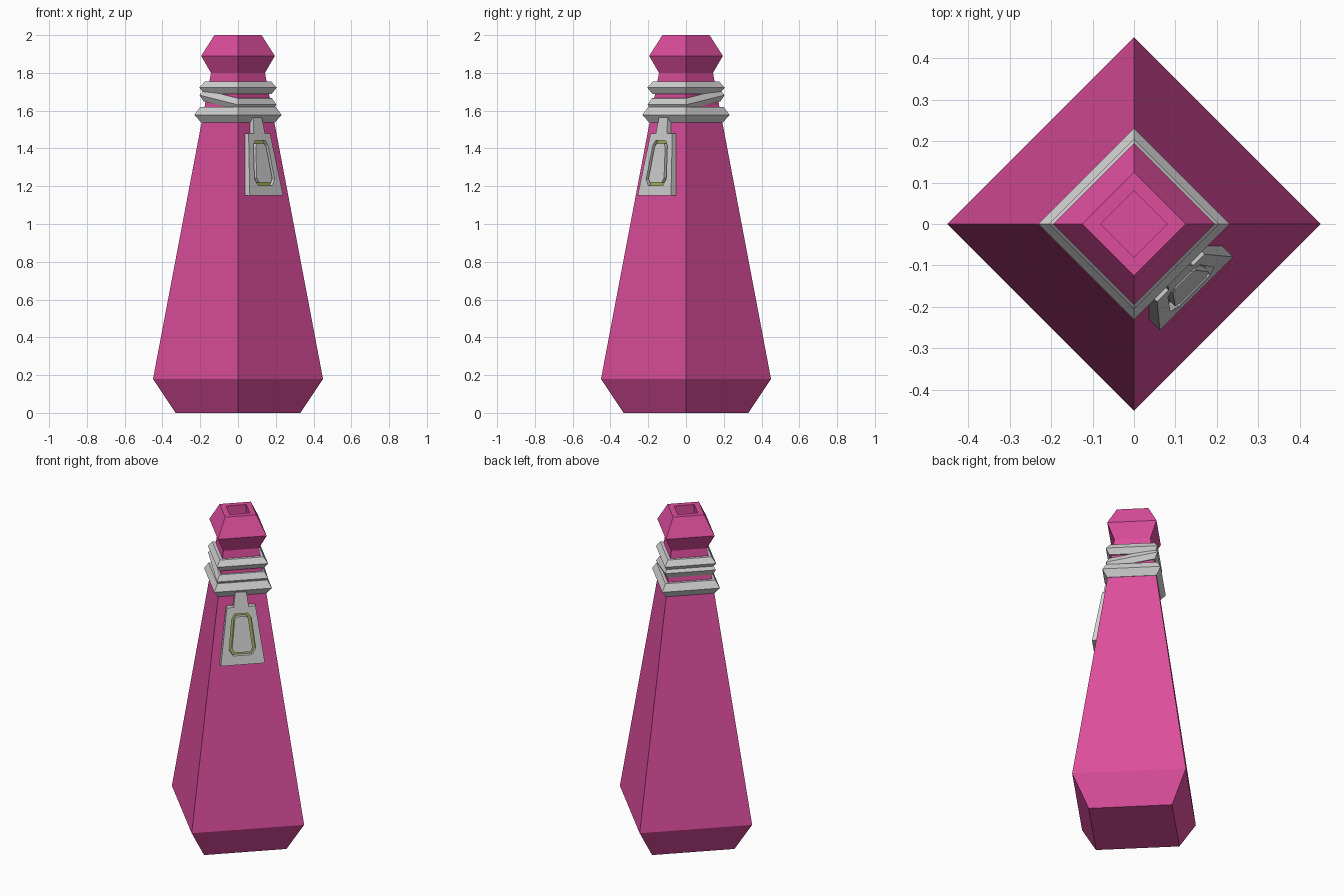
import bpy, bmesh, math

if "Cube" in bpy.data.objects:
    bpy.data.objects.remove(bpy.data.objects["Cube"])


def material(name, rgb):
    m = bpy.data.materials.new(name)
    m.diffuse_color = (*rgb, 1)
    m.use_nodes = True
    m.node_tree.nodes["Principled BSDF"].inputs["Base Color"].default_value = m.diffuse_color
    return m


PINK = material("pink glass", (0.73, 0.076, 0.34))
GREY = material("light grey", (0.64, 0.64, 0.64))
OLIVE = material("olive green", (0.33, 0.42, 0.10))


def finish(bm, name, mats):
    bmesh.ops.recalc_face_normals(bm, faces=bm.faces)
    me = bpy.data.meshes.new(name)
    bm.to_mesh(me)
    bm.free()
    for m in mats:
        me.materials.append(m)
    ob = bpy.data.objects.new(name, me)
    bpy.context.collection.objects.link(ob)


def lathe(name, profile, mat, tilt=0.0, closed=False):
    """Four-sided turning with its corners on the x and y axes."""
    bm = bmesh.new()
    rows = []
    for r, z in profile:
        row = []
        for k in range(4):
            x, y = r * math.cos(k * math.pi / 2), r * math.sin(k * math.pi / 2)
            row.append(bm.verts.new((x, y, z + tilt * (y - x))))
        rows.append(row)
    pairs = list(zip(rows, rows[1:]))
    if closed:
        pairs.append((rows[-1], rows[0]))
    else:
        bm.faces.new(rows[0])
        bm.faces.new(rows[-1])
    for a, b in pairs:
        for k in range(4):
            j = (k + 1) % 4
            bm.faces.new((a[k], a[j], b[j], b[k]))
    finish(bm, name, [mat])


# Bottle body with a flared lip and a hollow mouth
lathe("bottle_body", [(0.33, 0), (0.45, 0.18), (0.143, 1.8), (0.195, 1.89),
                      (0.125, 2.0), (0.08, 2.0), (0.08, 1.88)], PINK)

# Three neck bands, the middle one tilted
for name, z, h, r_low, r_mid, r_top, tilt in (
        ("lower_neck_band", 1.578, 0.041, 0.195, 0.231, 0.2, 0),
        ("middle_neck_band", 1.657, 0.031, 0.182, 0.204, 0.18, 0.125),
        ("upper_neck_band", 1.722, 0.033, 0.178, 0.205, 0.175, 0)):
    lathe(name, [(0.12, z - h), (r_low, z - h), (r_mid, z),
                 (r_top, z + h), (0.12, z + h)], GREY, tilt, True)


# Hanging tag lying on the front right face
def on_face(t, z, depth=0.0, back=False):
    """Point on the tag: t sideways, z height, depth below its front."""
    d = -0.004 if back else 0.026 + 0.027 * (1.56 - z) - depth
    r = (0.45 - (z - 0.18) * 0.1895) / 2 + d / math.sqrt(2)
    s = (t - 0.012) / math.sqrt(2)
    return (r + s, -r + s, z)


def mirrored(right):
    """Loop from right-hand points listed bottom to top."""
    return right + [(-t, z) for t, z in reversed(right)]


outline = mirrored([(0.125, 1.15), (0.113, 1.24), (0.081, 1.48), (0.042, 1.48)])
groove_out = mirrored([(0.053, 1.203), (0.075, 1.238), (0.055, 1.415), (0.038, 1.442)])
groove_in = mirrored([(0.045, 1.22), (0.058, 1.243), (0.039, 1.408), (0.029, 1.425)])
DEPTH = 0.02

bm = bmesh.new()


def loop(points, **kw):
    return [bm.verts.new(on_face(t, z, **kw)) for t, z in points]


def bridge(a, b, mat=0, skip=()):
    for k in range(len(a)):
        if k not in skip:
            j = (k + 1) % len(a)
            bm.faces.new((a[k], a[j], b[j], b[k])).material_index = mat


rim, rim_back = loop(outline), loop(outline, back=True)
out_top, out_low = loop(groove_out), loop(groove_out, depth=DEPTH)
in_low, in_top = loop(groove_in, depth=DEPTH), loop(groove_in)
bridge(rim_back, rim, skip=(3,))
bridge(rim, out_top)
bridge(out_top, out_low)
bridge(out_low, in_low, 1)      # olive groove floor
bridge(in_low, in_top)
bm.faces.new(in_top)
bm.faces.new(rim_back)
# Strap joining the tag to the lower band
strap = [(0.032, 1.565), (-0.032, 1.565)]
(f1, f2), (b1, b2) = loop(strap), loop(strap, back=True)
r1, r2, q1, q2 = rim[3], rim[4], rim_back[3], rim_back[4]
for f in ((r1, r2, f2, f1), (q1, q2, b2, b1), (r1, f1, b1, q1),
          (r2, f2, b2, q2), (f1, f2, b2, b1)):
    bm.faces.new(f)
finish(bm, "hanging_tag", [GREY, OLIVE])
